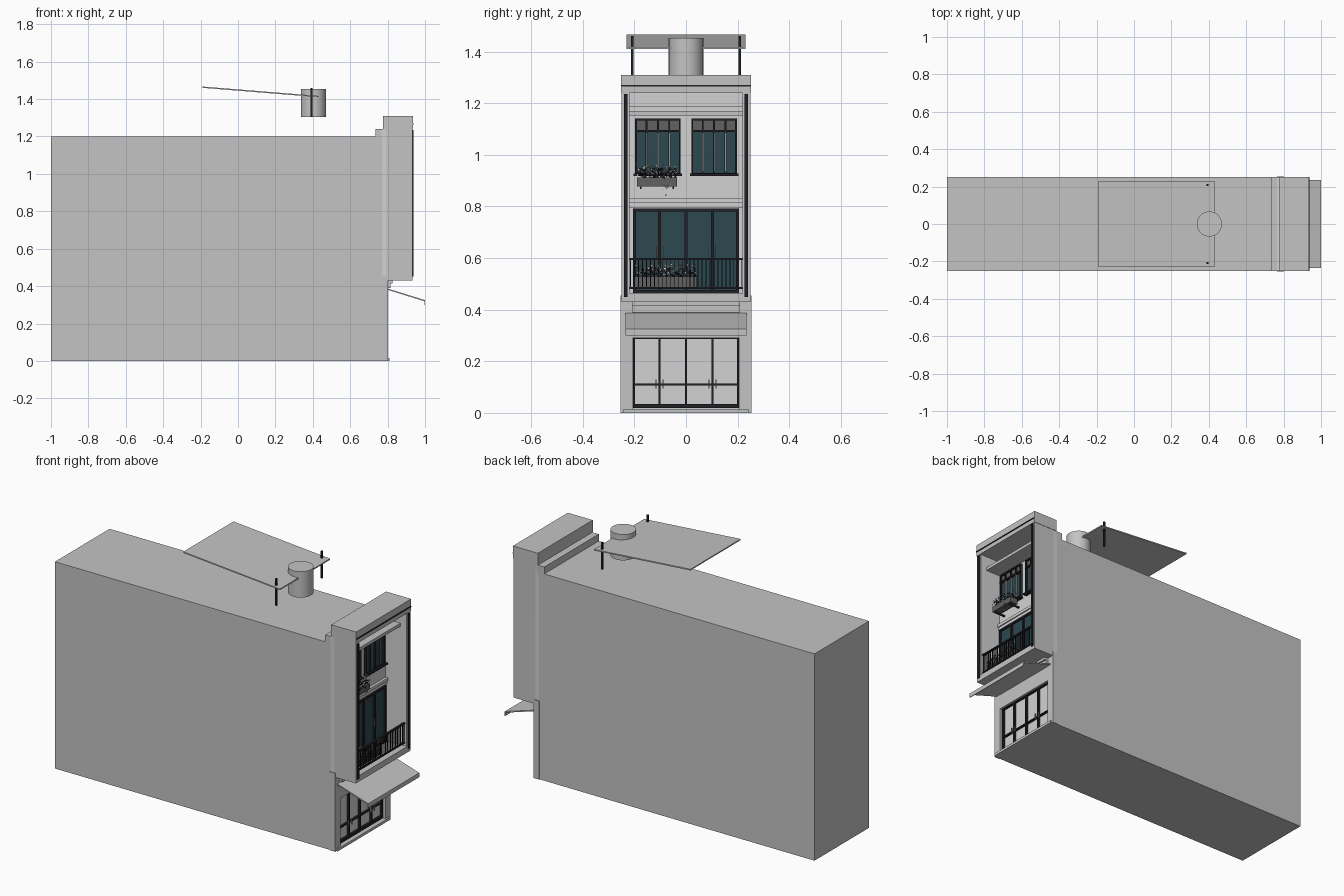
import bpy, bmesh, math, random
from mathutils import Matrix, Vector

random.seed(4)
cube = bpy.data.objects.get("Cube")
if cube:
    bpy.data.objects.remove(cube, do_unlink=True)


def material(name, rgb):
    m = bpy.data.materials.new(name)
    m.use_nodes = True
    m.diffuse_color = (*rgb, 1)
    m.node_tree.nodes["Principled BSDF"].inputs["Base Color"].default_value = (*rgb, 1)
    return m


GREY = material("wall grey", (0.55, 0.55, 0.55))
PALE = material("pale plaster", (0.65, 0.65, 0.65))
DARK = material("dark metal", (0.015, 0.014, 0.018))
GLASS = material("teal glass", (0.025, 0.065, 0.08))
PANEL = material("panel grey", (0.12, 0.12, 0.12))
STEEL = material("steel", (0.3, 0.3, 0.3))


def finish(name, bm, mat):
    bmesh.ops.recalc_face_normals(bm, faces=bm.faces)
    me = bpy.data.meshes.new(name)
    bm.to_mesh(me)
    bm.free()
    me.materials.append(mat)
    ob = bpy.data.objects.new(name, me)
    bpy.context.collection.objects.link(ob)
    return ob


def boxes(name, mat, *items):
    """Each item holds the x, y and z ranges of one box."""
    bm = bmesh.new()
    for (x0, x1), (y0, y1), (z0, z1) in items:
        size = Matrix.Diagonal((x1 - x0, y1 - y0, z1 - z0, 1))
        mid = Matrix.Translation(((x0 + x1) / 2, (y0 + y1) / 2, (z0 + z1) / 2))
        bmesh.ops.create_cube(bm, size=1, matrix=mid @ size)
    return finish(name, bm, mat)


def prism(name, mat, outline, half):
    """Extrude an x-z outline across the width."""
    bm = bmesh.new()
    f = bm.faces.new([bm.verts.new((x, -half, z)) for x, z in outline])
    ext = bmesh.ops.extrude_face_region(bm, geom=[f])["geom"]
    bmesh.ops.translate(bm, vec=(0, 2 * half, 0),
                        verts=[v for v in ext if isinstance(v, bmesh.types.BMVert)])
    return finish(name, bm, mat)


def both(xr, yr, zr):
    return [(xr, yr, zr), (xr, (-yr[1], -yr[0]), zr)]


def panes(name, x, yr, zr, count, bar, mat=DARK):
    """Outer frame and evenly spaced mullions."""
    xr = (x, x + 0.014)
    step = (yr[1] - yr[0]) / count
    items = [(xr, yr, (z, z + bar)) for z in (zr[0], zr[1] - bar)]
    for i in range(count + 1):
        y = min(max(yr[0] + i * step, yr[0] + bar / 2), yr[1] - bar / 2)
        items.append((xr, (y - bar / 2, y + bar / 2), zr))
    return boxes(name, mat, *items)


W = 0.25
# Main block and roof step
boxes("main_block", GREY, ((-1, 0.77), (-W, W), (0, 1.2)))
boxes("upper_back_wall", PALE, ((0.765, 0.795), (-W, W), (0.43, 1.24)))
boxes("roof_step", GREY, ((0.735, 0.78), (-W, W), (1.19, 1.24)))

# Upper front frame around the balcony recess
boxes("parapet", GREY, ((0.775, 0.935), (-0.252, 0.252), (1.24, 1.31)))
boxes("upper_side_walls", GREY, *both((0.79, 0.932), (0.222, W), (0.43, 1.24)))
boxes("recess_linings", PALE, *both((0.795, 0.93), (0.219, 0.223), (0.455, 1.24)))
boxes("balcony_floor", GREY, ((0.79, 0.932), (-W, W), (0.43, 0.465)))
boxes("frame_trim_vertical", DARK, *both((0.928, 0.938), (0.226, 0.24), (0.45, 1.235)))
boxes("frame_trim_top", DARK, ((0.93, 0.938), (-W, W), (1.264, 1.271)))

# Ground floor surround
boxes("ground_piers", GREY, *both((0.765, 0.802), (0.207, 0.254), (0, 0.43)))
boxes("pier_caps", GREY, *both((0.765, 0.802), (0.222, 0.254), (0.43, 0.455)))
boxes("ground_lintel", GREY, ((0.765, 0.8), (-0.21, 0.21), (0.29, 0.43)))
boxes("lintel_moulding", GREY, ((0.79, 0.815), (-0.21, 0.21), (0.39, 0.415)),
      ((0.79, 0.825), (-0.21, 0.21), (0.415, 0.43)))
boxes("door_step", GREY, ((0.76, 0.81), (-0.242, 0.242), (0, 0.015)))
boxes("ground_door_panes", PALE, ((0.765, 0.772), (-0.207, 0.207), (0.015, 0.29)))
panes("ground_door_frame", 0.774, (-0.206, 0.206), (0.018, 0.295), 4, 0.009)
boxes("ground_door_rails", DARK, ((0.774, 0.788), (-0.206, 0.206), (0.106, 0.113)),
      ((0.774, 0.788), (-0.206, 0.206), (0.018, 0.034)))
boxes("ground_door_handles", STEEL,
      *[((0.788, 0.796), (c + d - 0.002, c + d + 0.002), (0.095, 0.13))
        for c in (-0.103, 0.103) for d in (-0.014, 0.014)])

# Sloping entrance awning with a front lip
prism("awning", GREY, [(0.8, 0.387), (1.0, 0.325), (1.0, 0.3), (0.996, 0.3),
                       (0.996, 0.319), (0.8, 0.38)], 0.234)

# Mouldings on the recessed wall
boxes("floor_mouldings", PALE, ((0.79, 0.81), (-0.22, 0.22), (0.815, 0.832)),
      ((0.79, 0.803), (-0.22, 0.22), (0.795, 0.815)))
boxes("window_hood", GREY, ((0.79, 0.89), (-0.219, 0.219), (1.152, 1.17)))
boxes("ceiling_moulding", PALE, ((0.79, 0.82), (-0.219, 0.219), (1.17, 1.19)))

# Balcony doors
boxes("balcony_glass", GLASS, ((0.79, 0.8), (-0.203, 0.203), (0.465, 0.79)))
panes("balcony_door_frame", 0.796, (-0.206, 0.206), (0.465, 0.793), 4, 0.012)
boxes("balcony_door_handles", STEEL,
      *[((0.81, 0.818), (c + d - 0.0015, c + d + 0.0015), (0.6, 0.645))
        for c in (-0.1, 0.1) for d in (-0.014, 0.014)])

# Pair of upper windows
for side, c in (("right", -0.109), ("left", 0.109)):
    yr = (c - 0.088, c + 0.088)
    boxes(side + "_window_glass", GLASS, ((0.79, 0.799), yr, (0.925, 1.092)))
    boxes(side + "_window_transom", PANEL, ((0.79, 0.8), yr, (1.092, 1.135)))
    panes(side + "_window_frame", 0.795, yr, (0.922, 1.14), 4, 0.007)
    boxes(side + "_window_mullions", STEEL,
          *[((0.795, 0.811), (c + k * 0.044 - 0.001, c + k * 0.044 + 0.004), (0.935, 1.085))
            for k in (-1, 0, 1)])
    boxes(side + "_window_bars", DARK, ((0.795, 0.812), yr, (1.088, 1.096)),
          ((0.79, 0.82), (c - 0.094, c + 0.094), (0.918, 0.927)))

# Balcony railing
balusters = [((0.912, 0.917), (y - 0.0015, y + 0.0015), (0.485, 0.595))
             for y in [-0.215 + i * 0.0154 for i in range(29)]]
boxes("balcony_railing", DARK, ((0.908, 0.921), (-0.22, 0.22), (0.592, 0.6)),
      ((0.91, 0.919), (-0.22, 0.22), (0.481, 0.488)), *balusters)


# Planters with loose foliage
def foliage(name, mat, count, xr, yr, zr, size):
    bm = bmesh.new()
    for _ in range(count):
        spot = Vector([random.uniform(*r) for r in (xr, yr, zr)])
        turn = Matrix.Rotation(random.uniform(0, math.tau), 4,
                               Vector((random.random(), random.random(), 0.5)))
        bmesh.ops.create_circle(bm, cap_ends=True, segments=5, radius=size,
                                matrix=Matrix.Translation(spot) @ turn)
    return finish(name, mat=mat, bm=bm)


boxes("window_planter", PANEL, ((0.82, 0.87), (-0.19, -0.034), (0.878, 0.912)))
boxes("planter_brackets", DARK, *[((0.795, 0.865), (y - 0.003, y + 0.003), (0.868, 0.878))
                                  for y in (-0.175, -0.05)])
boxes("balcony_planter", PANEL, ((0.86, 0.9), (-0.2, 0.04), (0.485, 0.528)))
for label, xr, yr, z in (("window", (0.82, 0.875), (-0.19, -0.035), 0.912),
                         ("balcony", (0.86, 0.905), (-0.2, 0.04), 0.525)):
    foliage(label + "_leaves", DARK, 110, xr, yr, (z, z + 0.035), 0.006)
    foliage(label + "_flowers", PALE, 110, xr, yr, (z + 0.01, z + 0.05), 0.005)
foliage("trailing_flowers", PALE, 10, (0.872, 0.88), (-0.09, -0.07), (0.84, 0.91), 0.004)

# Roof water tank, posts and sloping sheet
bm = bmesh.new()
bmesh.ops.create_cone(bm, cap_ends=True, segments=32, radius1=0.067, radius2=0.067,
                      depth=0.15, matrix=Matrix.Translation((0.403, 0, 1.378)))
tank = finish("water_tank", bm, GREY)
bpy.context.view_layer.objects.active = tank
tank.select_set(True)
bpy.ops.object.shade_smooth_by_angle()
boxes("roof_posts", DARK, *both((0.387, 0.397), (0.203, 0.213), (1.303, 1.46)))
prism("roof_sheet", GREY, [(-0.19, 1.467), (0.43, 1.417), (0.43, 1.41), (-0.19, 1.46)], 0.23)
